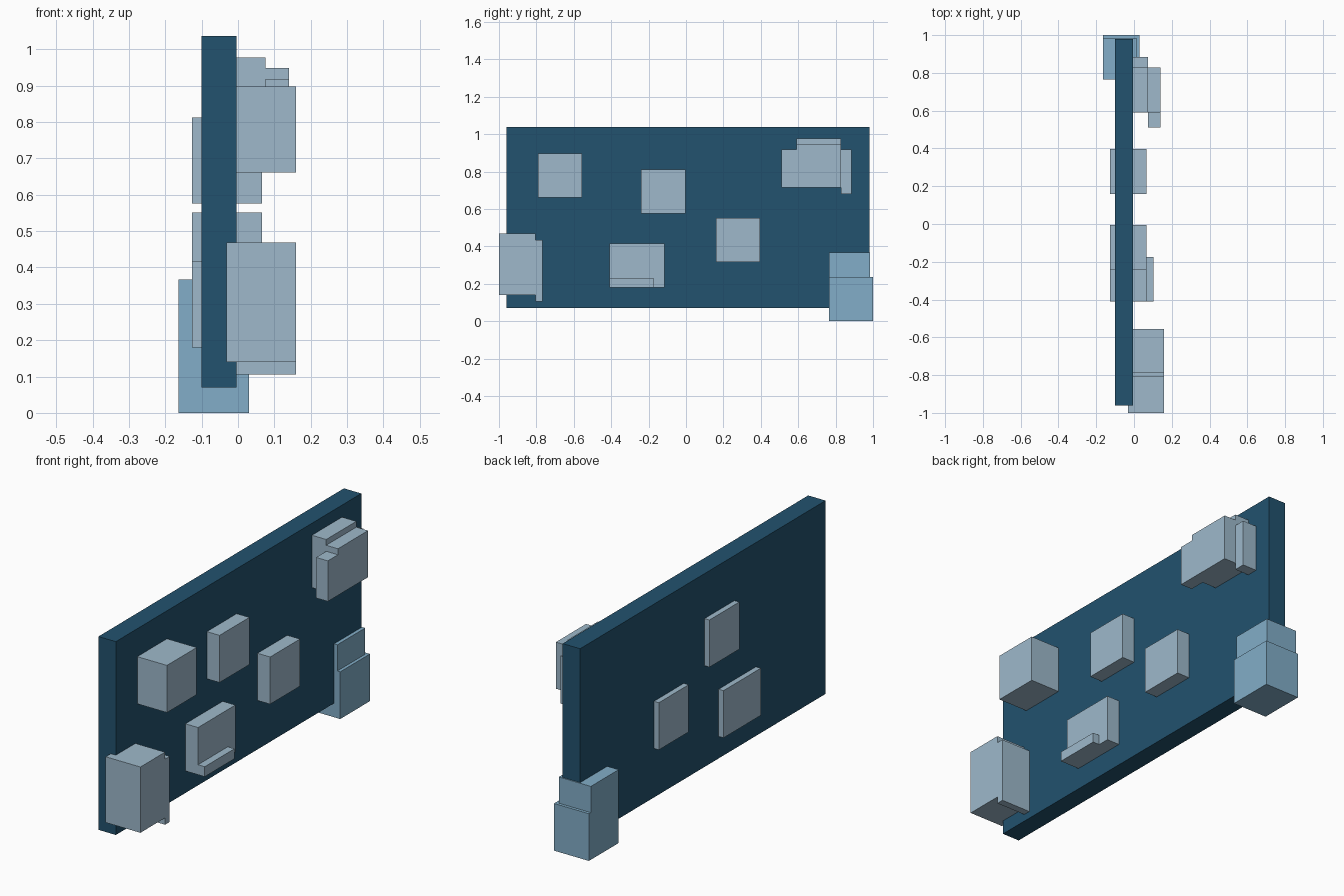
import bpy

if "Cube" in bpy.data.objects:
    bpy.data.objects.remove(bpy.data.objects["Cube"])


def material(name, rgb):
    m = bpy.data.materials.new(name)
    m.diffuse_color = (*rgb, 1.0)
    m.use_nodes = True
    m.node_tree.nodes["Principled BSDF"].inputs["Base Color"].default_value = m.diffuse_color
    return m


DARK = material("dark blue", (0.016, 0.084, 0.156))
PALE = material("pale grey blue", (0.342, 0.485, 0.597))
BLUE = material("light blue", (0.223, 0.423, 0.578))


def rect(y0, y1, z0, z1):
    return [(y0, z0), (y1, z0), (y1, z1), (y0, z1)]


def prism(name, mat, layers):
    """Extrude (y, z) profiles along x; layers = [(profile, x0, x1), ...]"""
    verts, faces = [], []
    for profile, x0, x1 in layers:
        b, n = len(verts), len(profile)
        verts += [(x0, y, z) for y, z in profile]
        verts += [(x1, y, z) for y, z in profile]
        faces.append([b + i for i in reversed(range(n))])
        faces.append([b + n + i for i in range(n)])
        faces += [[b + i, b + (i + 1) % n, b + n + (i + 1) % n, b + n + i]
                  for i in range(n)]
    mesh = bpy.data.meshes.new(name)
    mesh.from_pydata(verts, [], faces)
    mesh.materials.append(mat)
    ob = bpy.data.objects.new(name, mesh)
    bpy.context.collection.objects.link(ob)
    return ob


# Upright slab
prism("wall_panel", DARK, [(rect(-0.96, 0.98, 0.07, 1.037), -0.1, -0.004)])

# Single blocks set into the slab
prism("upper_front_block", PALE, [(rect(-0.79, -0.555, 0.661, 0.897), -0.032, 0.16)])
for name, y, z in (("upper_middle_block", -0.24, 0.576),
                   ("lower_middle_block", 0.16, 0.315)):
    prism(name, PALE, [(rect(y, y + 0.236, z, z + 0.236), -0.127, 0.066)])

# Block with a low ledge
prism("ledge_block", PALE, [
    (rect(-0.41, -0.115, 0.18, 0.416), -0.127, 0.066),
    (rect(-0.41, -0.175, 0.18, 0.23), 0.066, 0.103)])

# Stepped corner block at the front end
prism("front_corner_block", PALE, [(
    [(-1.0, 0.14), (-0.805, 0.14), (-0.805, 0.106), (-0.768, 0.106),
     (-0.768, 0.434), (-0.805, 0.434), (-0.805, 0.469), (-1.0, 0.469)],
    -0.032, 0.16)])

# Stepped cluster near the back top corner: inner and outer layer
prism("back_upper_cluster", PALE, [
    ([(0.59, 0.715), (0.828, 0.715), (0.828, 0.68), (0.885, 0.68),
      (0.885, 0.918), (0.828, 0.918), (0.828, 0.977), (0.59, 0.977)],
     -0.05, 0.075),
    ([(0.51, 0.715), (0.828, 0.715), (0.828, 0.948), (0.59, 0.948),
      (0.59, 0.918), (0.51, 0.918)], 0.075, 0.14)])

# Blue corner foot
prism("corner_foot", BLUE, [
    (rect(0.765, 1.0, 0.0, 0.236), -0.163, 0.03),
    (rect(0.765, 0.985, 0.236, 0.367), -0.163, 0.014)])
